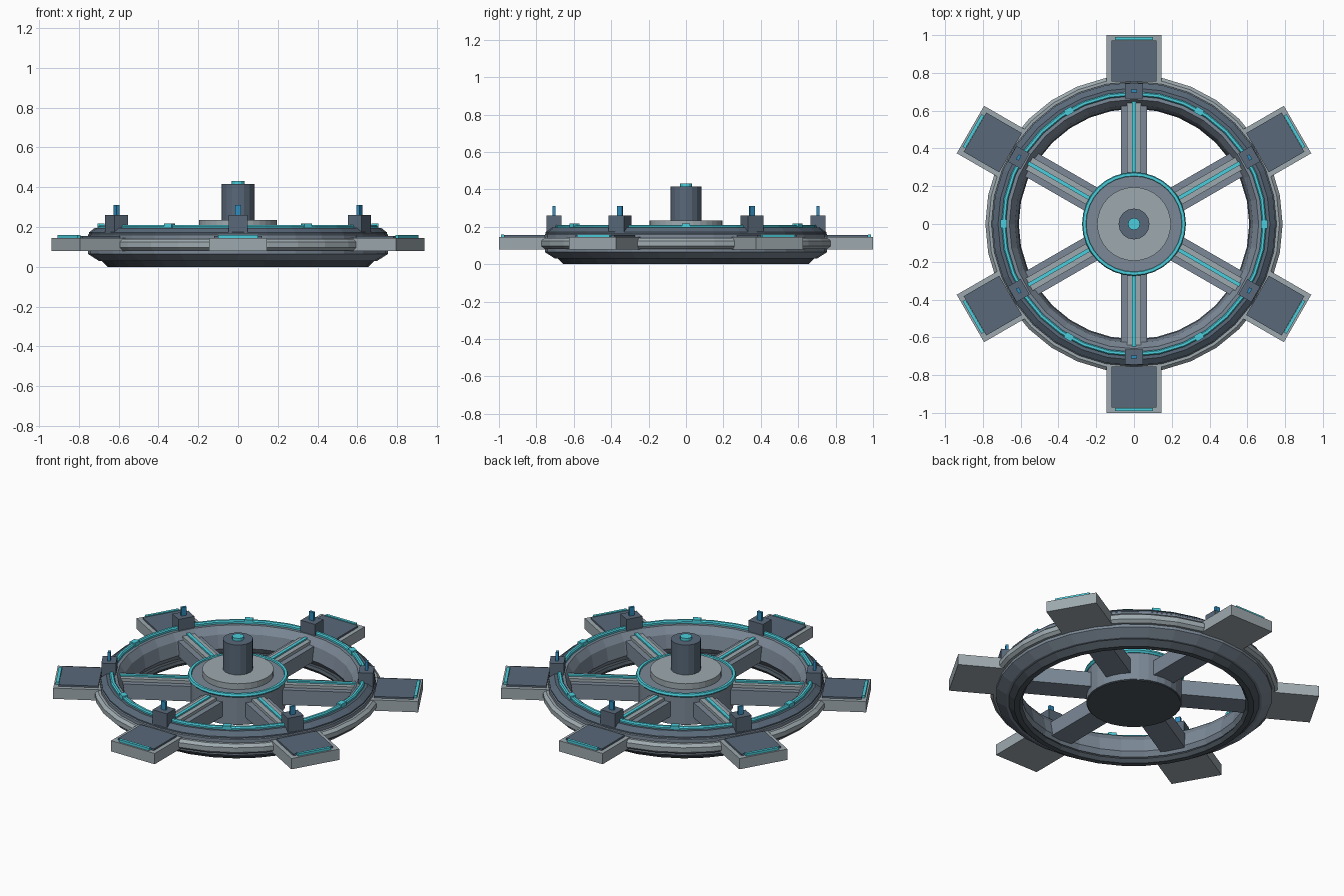
import bpy, bmesh
from math import pi, cos, sin, radians
from mathutils import Matrix

if "Cube" in bpy.data.objects:
    bpy.data.objects.remove(bpy.data.objects["Cube"])


def material(name, rgb):
    m = bpy.data.materials.new(name)
    m.diffuse_color = (*rgb, 1)
    m.use_nodes = True
    m.node_tree.nodes["Principled BSDF"].inputs["Base Color"].default_value = m.diffuse_color
    return m


HULL = material("hull_grey", (0.20, 0.25, 0.31))
LIGHT = material("light_grey", (0.34, 0.40, 0.43))
SLATE = material("slate", (0.10, 0.14, 0.19))
DARK = material("dark_slate", (0.07, 0.09, 0.11))
CYAN = material("cyan_glow", (0.07, 0.62, 0.72))
BLUE = material("blue_beacon", (0.03, 0.27, 0.52))


def finish(name, bm, mat):
    bmesh.ops.recalc_face_normals(bm, faces=bm.faces)
    mesh = bpy.data.meshes.new(name)
    bm.to_mesh(mesh)
    bm.free()
    mesh.materials.append(mat)
    ob = bpy.data.objects.new(name, mesh)
    bpy.context.collection.objects.link(ob)
    return ob


def ring(name, profile, mat, n=32):
    """Sweep a closed (radius, z) profile around the z axis."""
    bm = bmesh.new()
    loops = [[bm.verts.new((r * cos(2 * pi * i / n), r * sin(2 * pi * i / n), z))
              for r, z in profile] for i in range(n)]
    k = len(profile)
    for i in range(n):
        a, b = loops[i], loops[(i + 1) % n]
        for j in range(k):
            bm.faces.new((a[j], a[(j + 1) % k], b[(j + 1) % k], b[j]))
    return finish(name, bm, mat)


def disc(name, r, z0, z1, mat, n=32, r_top=None):
    bm = bmesh.new()
    bmesh.ops.create_cone(bm, cap_ends=True, segments=n, radius1=r,
                          radius2=r if r_top is None else r_top, depth=z1 - z0,
                          matrix=Matrix.Translation((0, 0, (z0 + z1) / 2)))
    return finish(name, bm, mat)


def radial_box(name, angle, r0, r1, width, z0, z1, mat):
    """Box lying along a radius of the wheel."""
    bm = bmesh.new()
    m = (Matrix.Rotation(radians(angle), 4, 'Z')
         @ Matrix.Translation(((r0 + r1) / 2, 0, (z0 + z1) / 2))
         @ Matrix.Diagonal((r1 - r0, width, z1 - z0, 1)))
    bmesh.ops.create_cube(bm, size=1, matrix=m)
    return finish(name, bm, mat)


# Wheel rim: body, keel, outer band and glowing top rail
ring("rim_body", [(0.645, 0.03), (0.70, 0.03), (0.755, 0.065), (0.755, 0.16),
                  (0.715, 0.192), (0.66, 0.192), (0.63, 0.15), (0.615, 0.07)], HULL)
ring("rim_keel", [(0.625, 0.0), (0.655, 0.0), (0.675, 0.02), (0.69, 0.035),
                  (0.62, 0.035), (0.61, 0.02)], DARK)
ring("rim_upper_deck", [(0.705, 0.15), (0.75, 0.15), (0.75, 0.172),
                        (0.72, 0.195), (0.705, 0.195)], SLATE)
ring("rim_outer_band", [(0.74, 0.082), (0.77, 0.082), (0.787, 0.097),
                        (0.787, 0.125), (0.77, 0.14), (0.74, 0.14)], LIGHT)
ring("rim_glow_rail", [(0.678, 0.188), (0.703, 0.188), (0.703, 0.203),
                       (0.697, 0.21), (0.684, 0.21), (0.678, 0.203)], CYAN)

# Central hub and tower
disc("hub_body", 0.26, 0.02, 0.20, HULL)
disc("hub_base", 0.255, 0.015, 0.022, DARK)
ring("hub_glow_ring", [(0.25, 0.19), (0.265, 0.185), (0.275, 0.195),
                       (0.27, 0.208), (0.255, 0.208)], CYAN)
disc("hub_top_plate", 0.195, 0.20, 0.235, LIGHT)
disc("hub_tower", 0.082, 0.235, 0.415, SLATE, 16)
disc("tower_light", 0.032, 0.415, 0.432, CYAN, 12)

for k in range(6):
    a = 30 + 60 * k
    # Spoke with raised ridge and light line
    radial_box(f"spoke_{k}", a, 0.22, 0.655, 0.14, 0.06, 0.15, HULL)
    radial_box(f"spoke_ridge_{k}", a, 0.24, 0.66, 0.075, 0.15, 0.168, LIGHT)
    radial_box(f"spoke_light_{k}", a, 0.27, 0.655, 0.02, 0.165, 0.177, CYAN)
    # Docking pad
    radial_box(f"pad_{k}", a, 0.73, 1.0, 0.29, 0.08, 0.145, LIGHT)
    radial_box(f"pad_panel_{k}", a, 0.755, 0.972, 0.24, 0.145, 0.155, SLATE)
    radial_box(f"pad_light_{k}", a, 0.973, 0.99, 0.20, 0.143, 0.16, CYAN)
    # Rim block with beacon
    radial_box(f"rim_block_{k}", a, 0.665, 0.745, 0.095, 0.15, 0.26, SLATE)
    radial_box(f"beacon_{k}", a, 0.697, 0.713, 0.03, 0.26, 0.31, BLUE)
    # Marker lamp between the pads
    radial_box(f"rim_lamp_{k}", a + 30, 0.672, 0.706, 0.045, 0.19, 0.217, CYAN)
